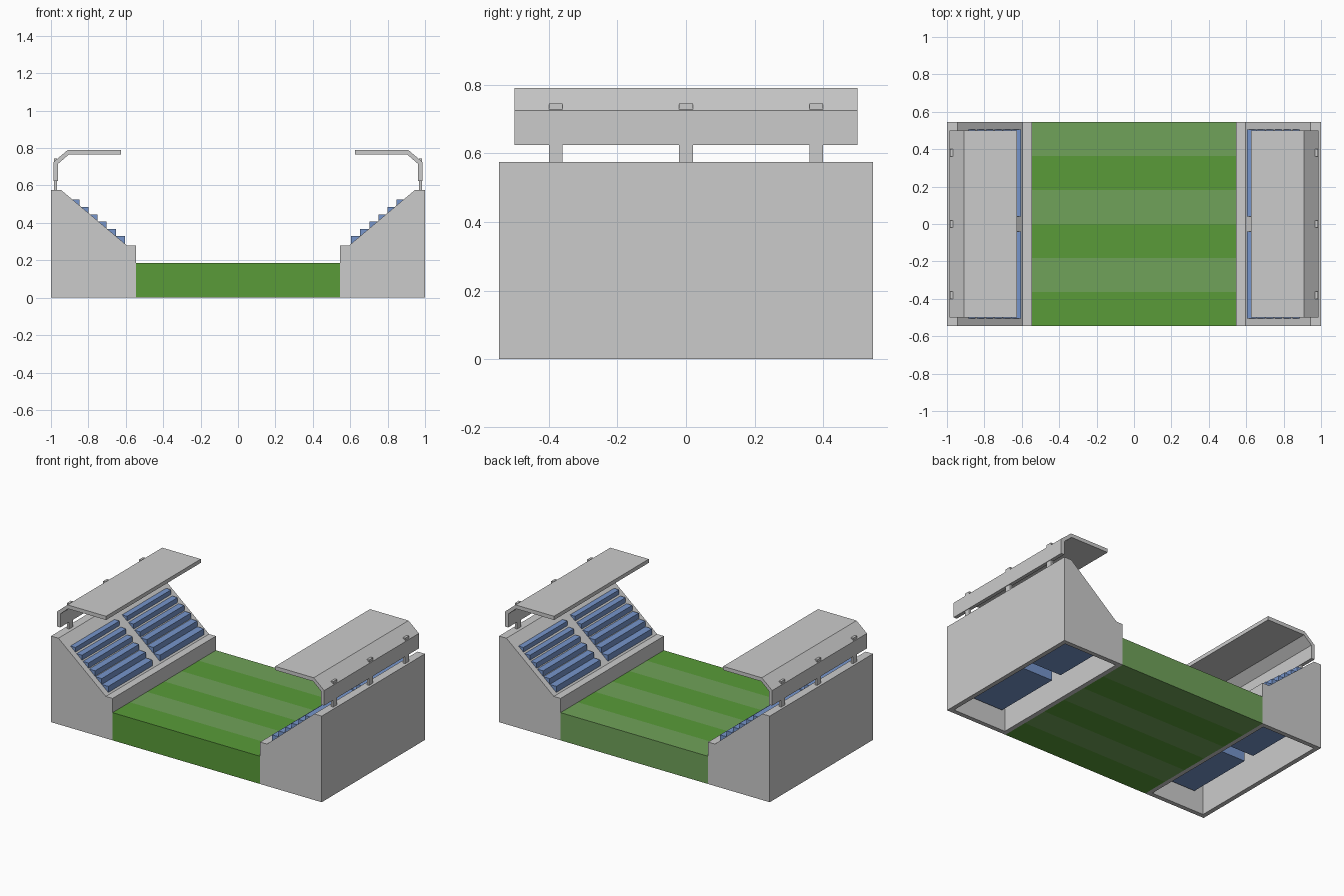
import bpy, bmesh

if "Cube" in bpy.data.objects:
    bpy.data.objects.remove(bpy.data.objects["Cube"])


def material(name, rgb):
    m = bpy.data.materials.new(name)
    m.diffuse_color = (*rgb, 1)
    m.use_nodes = True
    m.node_tree.nodes["Principled BSDF"].inputs["Base Color"].default_value = m.diffuse_color
    return m


BLUE = material("seat_blue", (0.18, 0.30, 0.60))
DARK = material("grass_dark", (0.10, 0.33, 0.04))
LIGHT = material("grass_light", (0.16, 0.36, 0.10))


def extrude(name, profile, ys, mats=(), skip_edge=None):
    """Sweep an x-z profile along the given y stations."""
    bm = bmesh.new()
    rings = [[bm.verts.new((x, y, z)) for x, z in profile] for y in ys]
    n = len(profile)
    for k in range(len(rings) - 1):
        a, b = rings[k], rings[k + 1]
        for i in range(n):
            if i == skip_edge:
                continue
            j = (i + 1) % n
            f = bm.faces.new((a[i], a[j], b[j], b[i]))
            f.material_index = k % max(1, len(mats))
    bm.faces.new(rings[0])
    f = bm.faces.new(rings[-1])
    f.material_index = max(0, len(mats) - 1)
    bmesh.ops.recalc_face_normals(bm, faces=bm.faces)
    me = bpy.data.meshes.new(name)
    bm.to_mesh(me)
    bm.free()
    for m in mats:
        me.materials.append(m)
    ob = bpy.data.objects.new(name, me)
    bpy.context.collection.objects.link(ob)
    return ob


# Striped pitch
W = 0.545
extrude("pitch", [(-W, 0), (W, 0), (W, 0.185), (-W, 0.185)],
        [-W + i * 2 * W / 6 for i in range(7)], (DARK, LIGHT))

# Stair profile for the seat rows
ROWS, X0, Z0, DX, DZ = 6, 0.605, 0.29, 0.0485, 0.039
stairs = [(X0, 0.13)]
for r in range(ROWS):
    z = Z0 + (r + 1) * DZ
    stairs += [(X0 + r * DX, z), (X0 + (r + 1) * DX - 0.001 * (r == ROWS - 1), z)]
stairs.append((stairs[-1][0], 0.13))

for side, s in (("left", -1), ("right", 1)):
    def mir(profile):
        return [(s * x, z) for x, z in profile]

    # Hollow stand, open underneath
    stand = extrude(side + "_stand", mir([
        (W, 0), (1, 0), (1, 0.575), (0.945, 0.575), (0.595, 0.28), (W, 0.28)]),
        [-W, W], skip_edge=0)
    sol = stand.modifiers.new("wall", "SOLIDIFY")
    sol.thickness = 0.03
    sol.offset = -1
    sol.use_even_offset = True

    # Two seat blocks split by an aisle
    for part, y0, y1 in (("front", -0.505, -0.04), ("back", 0.04, 0.505)):
        extrude(f"{side}_{part}_seats", mir(stairs), [y0, y1], (BLUE,))

    # Bent roof
    extrude(side + "_roof", mir([
        (0.625, 0.765), (0.905, 0.765), (0.963, 0.715), (0.963, 0.625),
        (0.987, 0.625), (0.987, 0.725), (0.91, 0.79), (0.625, 0.79)]), [-0.5, 0.5])

    # Roof posts
    for i, y in enumerate((-0.38, 0, 0.38)):
        extrude(f"{side}_roof_post_{i + 1}", mir([
            (0.967, 0.56), (0.983, 0.56), (0.983, 0.745), (0.967, 0.745)]),
            [y - 0.02, y + 0.02])
